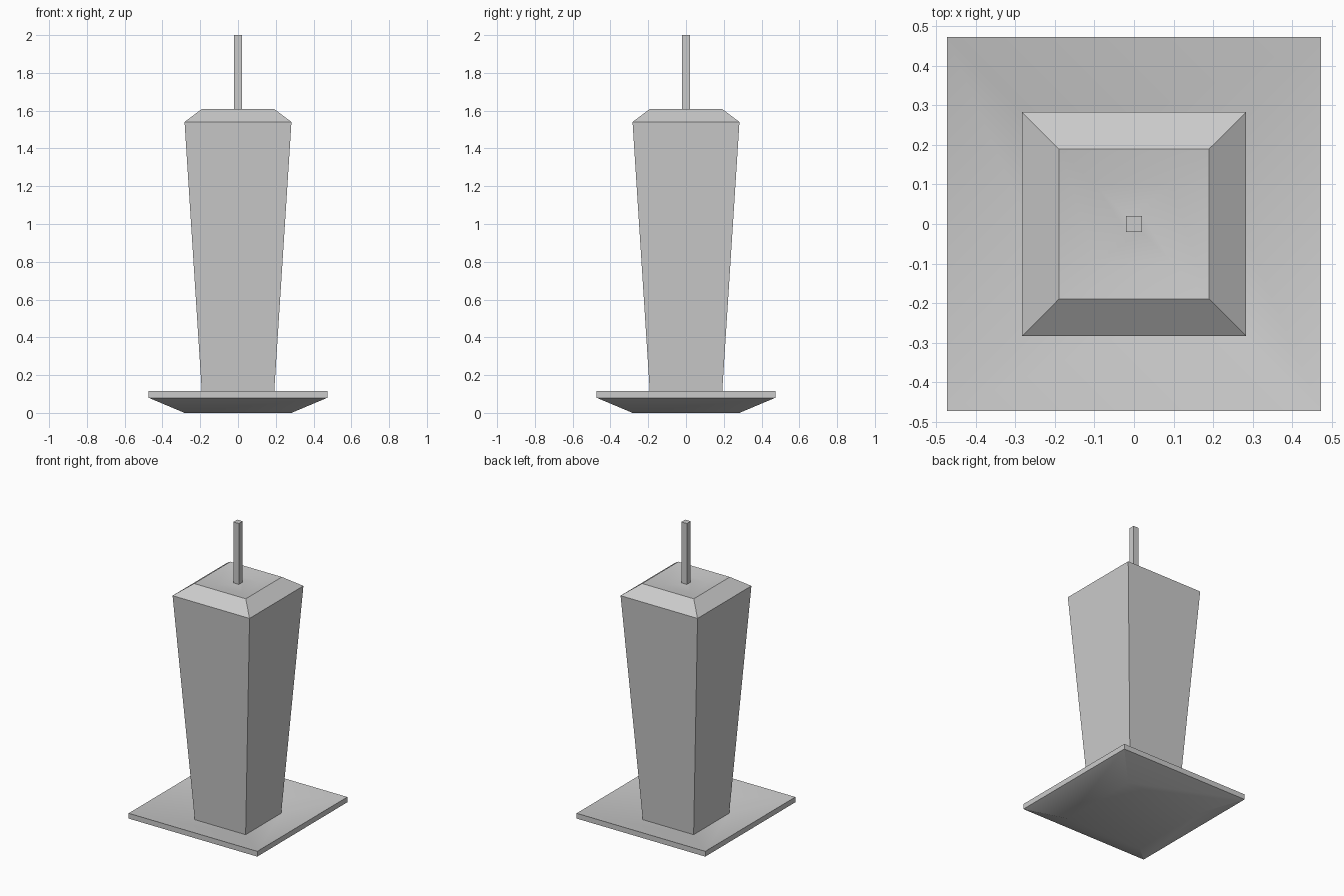
import bpy, bmesh
from math import radians

if "Cube" in bpy.data.objects:
    bpy.data.objects.remove(bpy.data.objects["Cube"])


def square_loft(name, profile, cap_bottom=False, cap_top=False):
    """Join stacked squares given as (half width, height)."""
    bm = bmesh.new()
    rings = [[bm.verts.new((sx * h, sy * h, z))
              for sx, sy in ((-1, -1), (1, -1), (1, 1), (-1, 1))]
             for h, z in profile]
    for low, high in zip(rings, rings[1:]):
        for i in range(4):
            j = (i + 1) % 4
            bm.faces.new((low[i], low[j], high[j], high[i]))
    if cap_bottom:
        bm.faces.new(rings[0][::-1])
    if cap_top:
        bm.faces.new(rings[-1])
    mesh = bpy.data.meshes.new(name)
    bm.to_mesh(mesh)
    bm.free()
    obj = bpy.data.objects.new(name, mesh)
    bpy.context.collection.objects.link(obj)
    bpy.ops.object.select_all(action='DESELECT')
    obj.select_set(True)
    bpy.context.view_layer.objects.active = obj
    bpy.ops.object.shade_smooth_by_angle(angle=radians(30))
    return obj


# Dished base plate, its top sloping down to the foot of the body
square_loft("base_plate", [(0.283, 0.0), (0.473, 0.08), (0.473, 0.115),
                           (0.187, 0.04)], cap_bottom=True)

# Flared body with bevelled shoulder and shallow dished top
square_loft("body", [(0.187, 0.04), (0.283, 1.54), (0.19, 1.61),
                     (0.095, 1.59), (0.02, 1.595)])

# Thin square wick
square_loft("wick", [(0.02, 1.595), (0.02, 2.0)], cap_top=True)
